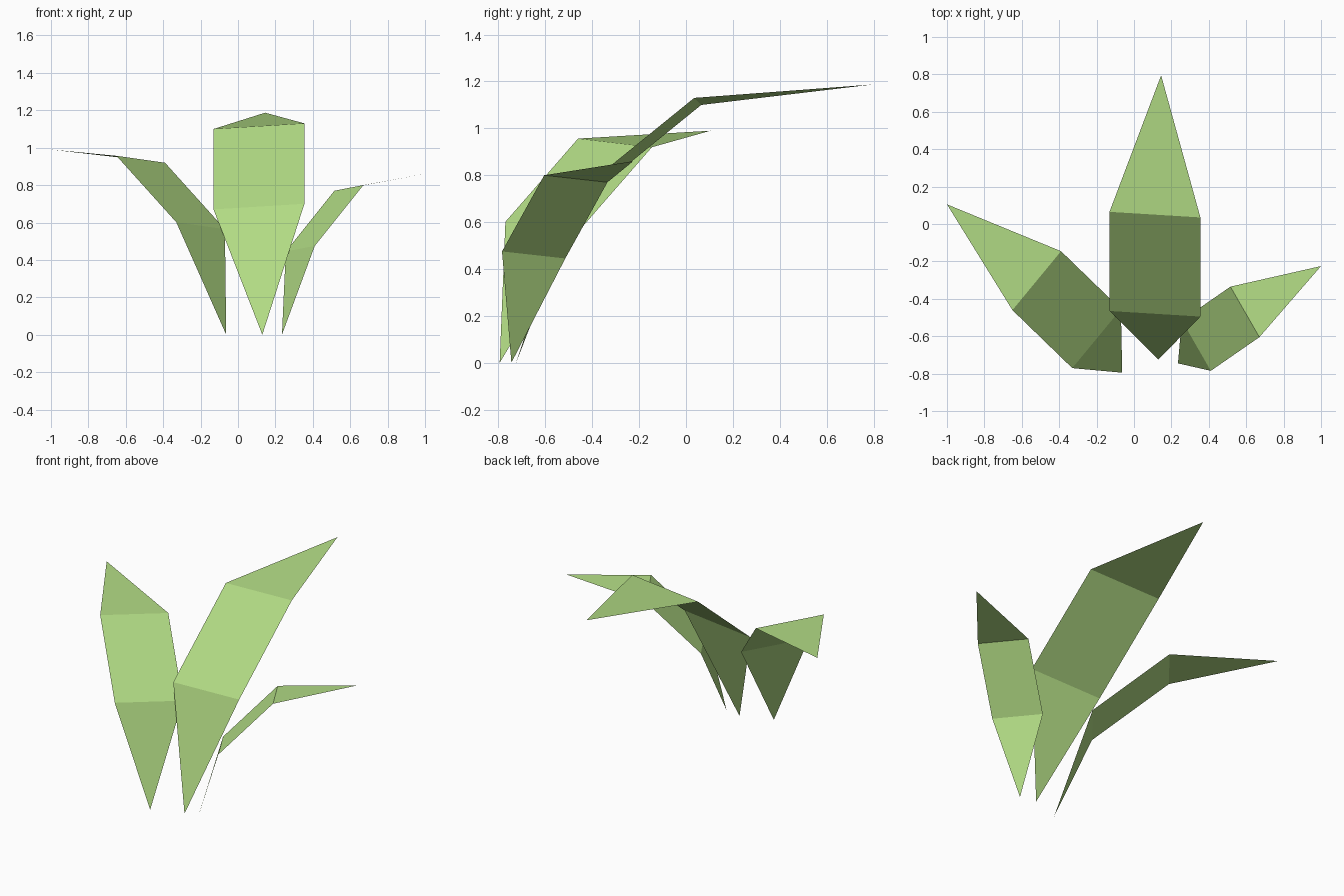
import bpy
import bmesh
from mathutils import Vector

if "Cube" in bpy.data.objects:
    bpy.data.objects.remove(bpy.data.objects["Cube"])

# One flat leaf green
green = bpy.data.materials.new("leaf green")
green.diffuse_color = (0.45, 0.72, 0.235, 1.0)
green.use_nodes = True
green.node_tree.nodes["Principled BSDF"].inputs["Base Color"].default_value = green.diffuse_color


def leaf(name, base, lower, upper, tip, width):
    """Folded blade: pointed base, constant-width strip, pointed tip."""
    half = Vector(width) / 2
    lower, upper = Vector(lower), Vector(upper)
    bm = bmesh.new()
    b, lr, ll, ur, ul, t = [bm.verts.new(p) for p in (
        base, lower + half, lower - half, upper + half, upper - half, tip)]
    for face in ((b, lr, ll), (ll, lr, ur, ul), (ul, ur, t)):
        bm.faces.new(face)
    mesh = bpy.data.meshes.new(name)
    bm.to_mesh(mesh)
    bm.free()
    mesh.materials.append(green)
    obj = bpy.data.objects.new(name, mesh)
    bpy.context.collection.objects.link(obj)
    return obj


# Tall middle leaf arching to the back
leaf("middle_leaf", (0.13, -0.725, 0.0), (0.112, -0.48, 0.685),
     (0.112, 0.05, 1.115), (0.145, 0.795, 1.187), (0.486, -0.03, 0.03))

# Left leaf arching to the left and back
leaf("left_leaf", (-0.063, -0.795, 0.0), (-0.20, -0.613, 0.583),
     (-0.52, -0.303, 0.938), (-1.0, 0.105, 0.99), (0.26, 0.315, -0.037))

# Small right leaf arching to the right
leaf("right_leaf", (0.235, -0.745, 0.0), (0.333, -0.65, 0.46),
     (0.593, -0.47, 0.785), (1.0, -0.225, 0.86), (0.155, -0.27, 0.03))
